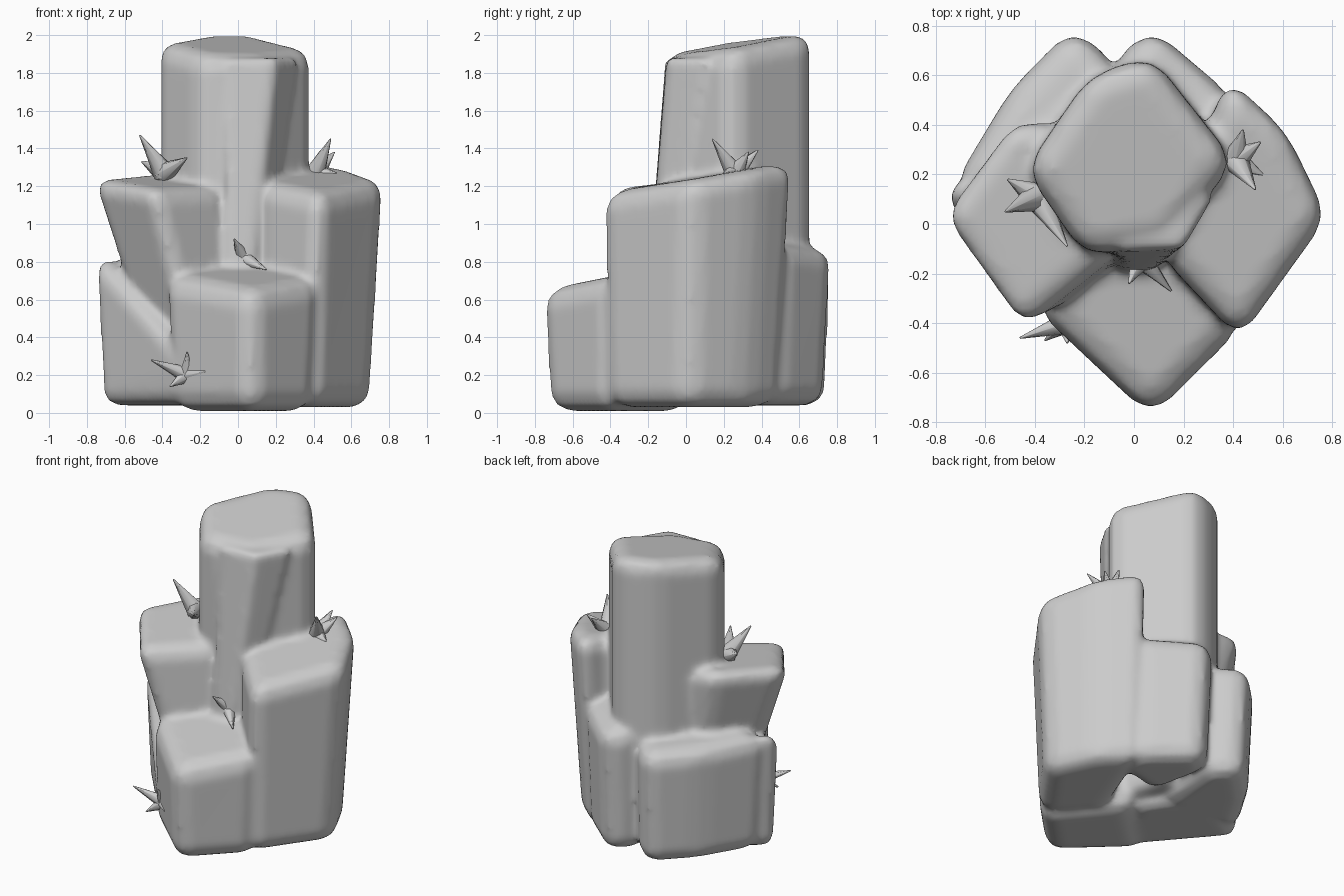
import bpy, bmesh
from mathutils import Vector

if "Cube" in bpy.data.objects:
    bpy.data.objects.remove(bpy.data.objects["Cube"])

stone = bpy.data.materials.new("grey stone")
stone.use_nodes = True
GREY = (0.6, 0.6, 0.6, 1)
stone.diffuse_color = GREY
stone.node_tree.nodes["Principled BSDF"].inputs["Base Color"].default_value = GREY


def add_object(name, bm):
    bmesh.ops.recalc_face_normals(bm, faces=bm.faces)
    mesh = bpy.data.meshes.new(name)
    bm.to_mesh(mesh)
    bm.free()
    mesh.materials.append(stone)
    obj = bpy.data.objects.new(name, mesh)
    bpy.context.collection.objects.link(obj)
    return obj


def block(name, outline, low, high, foot=1, lean=(0, 0), tilt=(0, 0), bevel=0.08):
    """Bevelled boulder: outline at the top, scaled and shifted at the foot, sloping top."""
    bm = bmesh.new()
    centre = sum((Vector(p) for p in outline), Vector((0, 0))) / len(outline)
    top, bottom = [], []
    for p in outline:
        d = Vector(p) - centre
        top.append(bm.verts.new((p[0], p[1], high + d.dot(Vector(tilt)))))
        q = centre + d * foot + Vector(lean)
        bottom.append(bm.verts.new((q.x, q.y, low)))
    bm.faces.new(top)
    bm.faces.new(bottom[::-1])
    for i in range(len(top)):
        j = (i + 1) % len(top)
        bm.faces.new((bottom[i], bottom[j], top[j], top[i]))
    bmesh.ops.recalc_face_normals(bm, faces=bm.faces)
    bmesh.ops.bevel(bm, geom=bm.edges[:], offset=bevel, segments=2, profile=0.5,
                    affect='EDGES', clamp_overlap=True)
    return add_object(name, bm)


# Boulders
parts = [
    block("tower", [(-0.44, 0.22), (-0.2, -0.13), (0.14, -0.08), (0.41, 0.25),
                    (0.07, 0.68), (-0.18, 0.6)],
          0.3, 1.95, tilt=(-0.05, 0.16), bevel=0.09),
    block("tower_wedge", [(-0.08, -0.11), (0.2, -0.1), (0.33, 0.12), (0, 0.2)],
          0.7, 1.88, foot=0.5, lean=(-0.08, -0.16), bevel=0.03),
    block("front_block", [(0.07, -0.79), (0.46, -0.4), (0.05, 0.1), (-0.42, -0.33)],
          0.01, 0.73, foot=0.92, tilt=(0, 0.2), bevel=0.1),
    block("left_block", [(0.79, 0.03), (0.62, 0.38), (0.38, 0.6), (0.1, -0.12), (0.43, -0.47)],
          0.03, 1.25, foot=0.9, lean=(-0.04, -0.03), tilt=(-0.02, 0.17), bevel=0.09),
    block("right_block", [(-0.79, 0.03), (-0.46, -0.43), (-0.07, -0.12), (-0.2, 0.4), (-0.5, 0.42)],
          0.1, 1.23, foot=0.75, lean=(0.27, 0.02), tilt=(-0.03, 0.1), bevel=0.08),
    block("right_flank", [(-0.78, 0.12), (-0.28, -0.47), (0, 0), (-0.3, 0.45)],
          0.04, 0.58, foot=0.95, lean=(0.02, 0), tilt=(-0.5, 0.55), bevel=0.07),
    block("back_right_lump", [(-0.74, 0.15), (-0.5, 0.55), (-0.25, 0.8), (-0.06, 0.64), (-0.1, 0.1)],
          0.04, 0.82, foot=0.94, lean=(0.02, -0.01), tilt=(0.05, -0.1), bevel=0.09),
    block("back_left_lump", [(0.07, 0.8), (-0.1, 0.65), (0, 0.2), (0.4, 0.3), (0.4, 0.52)],
          0.04, 0.9, foot=0.95, lean=(0, -0.03), tilt=(0, -0.15), bevel=0.09),
]

# Fuse the boulders into one softly blended rock
with bpy.context.temp_override(active_object=parts[0], selected_editable_objects=parts):
    bpy.ops.object.join()
rock = parts[0]
rock.name = "rock"
fuse = rock.modifiers.new("fuse", 'REMESH')
fuse.mode = 'VOXEL'
fuse.voxel_size = 0.022
fuse.use_smooth_shade = True
soften = rock.modifiers.new("soften", 'SMOOTH')
soften.factor = 0.5
soften.iterations = 6


def spikes(name, base, tips, radius=0.045):
    """Cluster of thorns fanning out from one root."""
    bm = bmesh.new()
    root = Vector(base)
    for tip in tips:
        axis = Vector(tip) - root
        turn = axis.to_track_quat('Z', 'Y').to_matrix().to_4x4()
        turn.translation = root + axis / 2
        bmesh.ops.create_cone(bm, cap_ends=True, segments=7, radius1=radius, radius2=0.004,
                              depth=axis.length, matrix=turn)
    for face in bm.faces:
        face.smooth = len(face.verts) == 4
    return add_object(name, bm)


# Thorn clusters
spikes("right_spikes", (-0.39, 0.11, 1.27),
       [(-0.52, 0.05, 1.47), (-0.51, 0.18, 1.33), (-0.27, -0.09, 1.35)], 0.06)
spikes("left_spikes", (0.41, 0.26, 1.27),
       [(0.49, 0.14, 1.45), (0.44, 0.38, 1.39), (0.51, 0.33, 1.38), (0.52, 0.2, 1.27)], 0.055)
spikes("front_spikes", (-0.27, -0.4, 0.2),
       [(-0.46, -0.46, 0.28), (-0.36, -0.47, 0.14), (-0.27, -0.48, 0.32), (-0.17, -0.54, 0.22)])
spikes("seat_spike", (0.03, -0.14, 0.82), [(0.15, -0.27, 0.76), (-0.02, -0.24, 0.92)])
